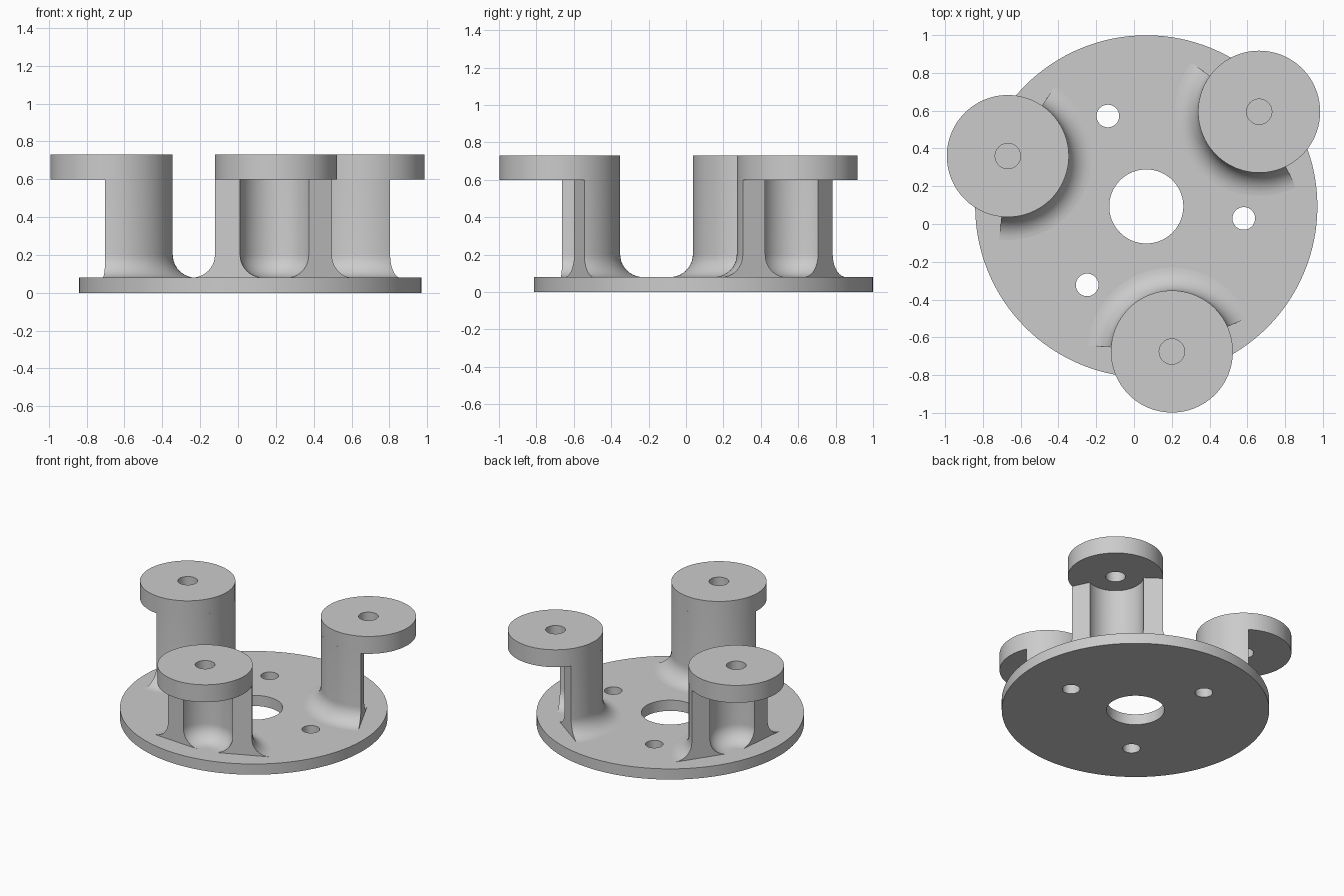
import bpy, bmesh
from math import sin, cos, radians, pi
from mathutils import Matrix

if "Cube" in bpy.data.objects:
    bpy.data.objects.remove(bpy.data.objects["Cube"])

CX, CY = 0.065, 0.093            # plate centre
PLATE_R, PLATE_H = 0.906, 0.08
CAP_R, CAP_Z0, CAP_Z1 = 0.323, 0.60, 0.73
INNER_R, FILLET = 0.19, 0.122

grey = bpy.data.materials.new("grey")
grey.diffuse_color = (0.6, 0.6, 0.6, 1)
grey.use_nodes = True
grey.node_tree.nodes["Principled BSDF"].inputs["Base Color"].default_value = grey.diffuse_color


def finish(bm, name, x, y):
    bmesh.ops.recalc_face_normals(bm, faces=bm.faces)
    me = bpy.data.meshes.new(name)
    bm.to_mesh(me)
    bm.free()
    ob = bpy.data.objects.new(name, me)
    ob.location = (x, y, 0)
    me.materials.append(grey)
    bpy.context.collection.objects.link(ob)
    return ob


def smooth(ob):
    bpy.ops.object.select_all(action='DESELECT')
    ob.select_set(True)
    bpy.context.view_layer.objects.active = ob
    bpy.ops.object.shade_smooth_by_angle(angle=radians(30))


def lathe(name, profile, x, y, start=0.0, span=2 * pi, steps=96):
    """Revolve a closed (radius, height) profile; partial spans get end faces."""
    full = span > 6.28
    bm = bmesh.new()
    rings = []
    for i in range(steps if full else steps + 1):
        a = start + span * i / steps
        rings.append([bm.verts.new((r * cos(a), r * sin(a), z)) for r, z in profile])
    n = len(profile)
    for i in range(steps):
        p, q = rings[i], rings[(i + 1) % len(rings)]
        for k in range(n):
            m = (k + 1) % n
            bm.faces.new((p[k], p[m], q[m], q[k]))
    if not full:
        bm.faces.new(rings[0])
        bm.faces.new(rings[-1])
    ob = finish(bm, name, x, y)
    smooth(ob)
    return ob


def polar(r, deg):
    return CX + r * cos(radians(deg)), CY + r * sin(radians(deg))


# round plate with a centre hole
plate = lathe("base_plate", [(0.196, 0), (PLATE_R, 0), (PLATE_R, PLATE_H), (0.196, PLATE_H)],
              CX, CY, steps=128)

# three bolt holes cut through the plate
bm = bmesh.new()
for deg in (-7, 113, 233):
    x, y = polar(0.52, deg)
    bmesh.ops.create_cone(bm, cap_ends=True, segments=40, radius1=0.06, radius2=0.06, depth=0.4,
                          matrix=Matrix.Translation((x, y, 0.04)))
cutter = finish(bm, "bolt_hole_cutter", 0, 0)
cutter.hide_render = True
cutter.hide_set(True)
cut = plate.modifiers.new("bolt_holes", 'BOOLEAN')
cut.object, cut.operation, cut.solver = cutter, 'DIFFERENCE', 'EXACT'
bpy.context.view_layer.update()
bpy.context.view_layer.objects.active = plate
bpy.ops.object.modifier_apply(modifier=cut.name)
bpy.data.objects.remove(cutter)
smooth(plate)

# curved post section, flaring into the plate on both sides
arc = [radians(90 * i / 10) for i in range(11)]
outer = [(CAP_R + FILLET * (1 - cos(t)), PLATE_H + FILLET * (1 - sin(t))) for t in arc]
inner = [(INNER_R - FILLET * (1 - cos(t)), PLATE_H + FILLET * (1 - sin(t))) for t in arc]
section = ([(INNER_R, CAP_Z0 + 0.02), (CAP_R, CAP_Z0 + 0.02)] + outer
           + [(outer[-1][0], 0.05), (inner[-1][0], 0.05)] + inner[::-1])

# three posts, open to the outside, each with a drilled round cap
HALF = radians(76)
for i, deg in enumerate((-80, 40, 160), 1):
    x, y = polar(0.78, deg)
    lathe(f"post_{i}", section, x, y, radians(deg + 180) - HALF, 2 * HALF, 48)
    lathe(f"post_cap_{i}", [(0.067, CAP_Z0), (CAP_R, CAP_Z0), (CAP_R, CAP_Z1), (0.067, CAP_Z1)], x, y)
